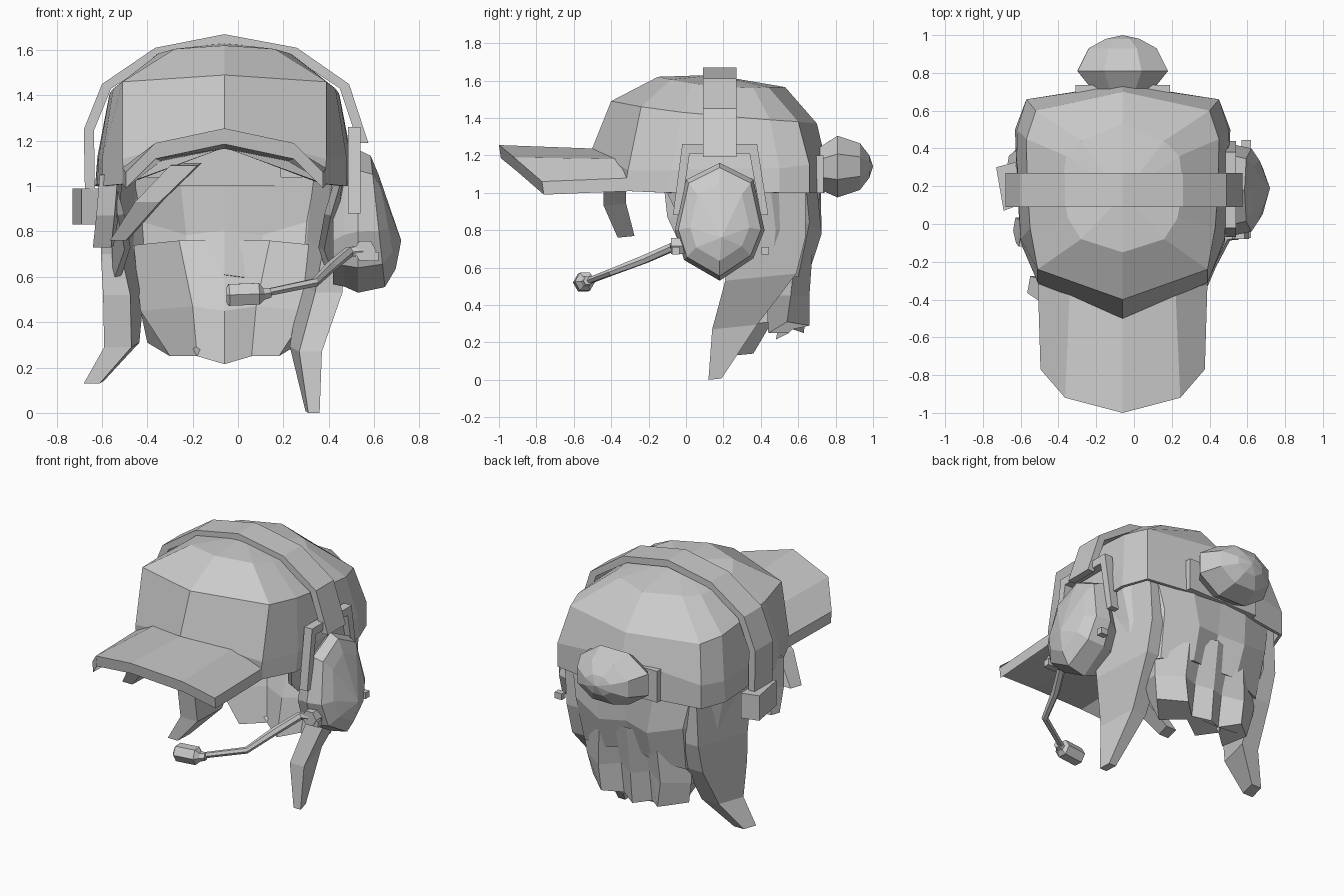
import bpy, bmesh, math
from mathutils import Vector

if "Cube" in bpy.data.objects:
    bpy.data.objects.remove(bpy.data.objects["Cube"])

CX = -0.06  # symmetry plane of head and cap


def loft(name, rings, closed=True, caps=True, tip=None, shell=0):
    """Skin a list of equal-length point rows; optional end caps, apex or thickness."""
    bm = bmesh.new()
    rows = [[bm.verts.new(p) for p in r] for r in rings]
    n = len(rows[0])
    for a, b in zip(rows, rows[1:]):
        for i in range(n if closed else n - 1):
            j = (i + 1) % n
            bm.faces.new((a[i], a[j], b[j], b[i]))
    if tip:
        t = bm.verts.new(tip)
        for i in range(n):
            bm.faces.new((rows[-1][i], rows[-1][(i + 1) % n], t))
    if caps:
        bm.faces.new(rows[0])
        if not tip:
            bm.faces.new(rows[-1])
    bmesh.ops.recalc_face_normals(bm, faces=bm.faces)
    me = bpy.data.meshes.new(name)
    bm.to_mesh(me)
    bm.free()
    ob = bpy.data.objects.new(name, me)
    bpy.context.collection.objects.link(ob)
    if shell:
        m = ob.modifiers.new("thickness", 'SOLIDIFY')
        m.thickness = shell
    return ob


def full(half):
    """Half ring, front centre to back centre, mirrored to a closed ring."""
    return ([(CX + x, y, z) for x, y, z in half] +
            [(CX - x, y, z) for x, y, z in half[-2:0:-1]])


def arc(half):
    """Half row, side to back centre, mirrored to an open row."""
    return ([(CX + x, y, z) for x, y, z in half] +
            [(CX - x, y, z) for x, y, z in half[-2::-1]])


def lock(name, stations):
    """Tapered strand from stations (x, y, z, half width x, half width y), back edge turned inward."""
    rings = []
    for x, y, z, a, b in stations:
        s = math.copysign(.35 * b, CX - x)
        rings.append([(x - a, y - b, z), (x + a, y - b, z), (x + a + s, y + b, z + .2 * b), (x - a + s, y + b, z + .2 * b)])
    return loft(name, rings)


def tube(name, pts, radii, sides=6):
    rings = []
    for i, p in enumerate(pts):
        p = Vector(p)
        d = Vector(pts[min(i + 1, len(pts) - 1)]) - Vector(pts[max(i - 1, 0)])
        u = d.cross(Vector((0, 0, 1))).normalized()
        v = u.cross(d).normalized()
        rings.append([p + radii[i] * (u * math.cos(k * math.tau / sides) + v * math.sin(k * math.tau / sides))
                      for k in range(sides)])
    return loft(name, rings)


def box(name, lo, hi):
    return loft(name, [[(lo[0], lo[1], z), (hi[0], lo[1], z), (hi[0], hi[1], z), (lo[0], hi[1], z)]
                       for z in (lo[2], hi[2])])


# cap crown
loft("cap_crown", [full(h) for h in (
    [(0, -.47, 1.17), (.44, -.33, 1.01), (.54, -.1, 1.0), (.56, .2, 1.01), (.57, .5, 1.0), (.51, .66, 1.0), (0, .74, 1.0)],
    [(0, -.50, 1.24), (.45, -.31, 1.12), (.54, -.08, 1.12), (.555, .2, 1.13), (.56, .5, 1.13), (.51, .66, 1.15), (0, .735, 1.22)],
    [(0, -.40, 1.49), (.45, -.24, 1.46), (.49, -.02, 1.43), (.505, .2, 1.41), (.51, .45, 1.39), (.46, .60, 1.38), (0, .70, 1.37)],
    [(0, -.15, 1.62), (.22, -.08, 1.605), (.29, .03, 1.585), (.32, .2, 1.565), (.30, .36, 1.56), (.22, .44, 1.565), (0, .53, 1.565)],
)], caps=False, tip=(CX, .15, 1.63), shell=.02)


# curved brim
def brim_section(half, t=.07):
    top = [(CX - x, y, z) for x, y, z in half[:0:-1]] + [(CX + x, y, z) for x, y, z in half]
    return top + [(x, y + .01, z - t) for x, y, z in reversed(top)]


loft("brim", [brim_section([(0, -.46, 1.235), (.28, -.36, 1.18), (.45, -.28, 1.08)]),
              brim_section([(0, -1.0, 1.255), (.305, -.92, 1.19), (.435, -.77, 1.06)])])

# bun and the strap under it
bun = [(y, rx, rz, z) for y, rx, rz, z in
       ((.71, .16, .11, 1.13), (.81, .24, .165, 1.14), (.93, .18, .125, 1.14), (.98, .09, .06, 1.14))]
loft("hair_bun", [[(CX + rx * math.cos(k * math.pi / 4 + .39) / .924, y,
                    z + rz * math.sin(k * math.pi / 4 + .39) / .924) for k in range(8)]
                  for y, rx, rz, z in bun], tip=(CX, 1.0, 1.14))
box("cap_opening_rim", (CX - .25, .66, 1.0), (CX + .25, .735, 1.2))

# hair shell around the back of the head
loft("back_hair", [arc(h) for h in (
    [(.52, -.12, 1.04), (.54, .15, 1.04), (.53, .45, 1.04), (.42, .64, 1.04), (.2, .70, 1.04), (0, .72, 1.04)],
    [(.47, -.04, .87), (.50, .2, .80), (.50, .48, .80), (.38, .66, .84), (.17, .725, .78), (0, .69, .80)],
    [(.44, .14, .72), (.49, .25, .58), (.46, .45, .55), (.36, .60, .55), (.16, .66, .58), (0, .62, .6)],
)], closed=False, caps=False, shell=.03)

# folded nape hair
loft("nape_hair", [full(h) for h in (
    [(0, .66, .76), (.2, .66, .76), (.40, .53, .74), (.40, .59, .74), (.2, .68, .74), (.1, .68, .74), (0, .69, .76)],
    [(0, .53, .45), (.14, .58, .47), (.37, .43, .45), (.37, .56, .45), (.22, .66, .45), (.1, .60, .47), (0, .65, .45)],
    [(0, .48, .215), (.12, .55, .25), (.24, .44, .25), (.34, .54, .31), (.2, .66, .29), (.1, .57, .27), (0, .63, .25)],
)])

# loose locks
lock("right_side_lock", [(.455, .41, 1.02, .04, .23), (.425, .42, .72, .05, .22), (.40, .40, .53, .06, .19),
                         (.32, .26, .27, .05, .12), (.335, .155, 0, .025, .035)])
lock("left_side_lock", [(-.565, .41, 1.02, .035, .23), (-.56, .44, .70, .045, .2), (-.535, .41, .52, .06, .18),
                        (-.53, .36, .29, .06, .10), (-.645, .31, .13, .035, .05)])
lock("fringe_lock", [(-.24, -.38, 1.09, .06, .06), (-.40, -.38, .93, .055, .06), (-.53, -.32, .76, .035, .045)])
lock("left_temple_lock", [(-.57, -.05, 1.05, .04, .07), (-.585, -.04, .87, .04, .06), (-.60, 0, .73, .04, .035)])

# headband
band = [(-.675, .97), (-.68, 1.25), (-.60, 1.45), (-.365, 1.61), (-.06, 1.67),
        (.26, 1.61), (.49, 1.45), (.575, 1.19)]
rings = []
for x, z in band:
    o = Vector((x, 0, z))
    i = o + (Vector((CX, 0, max(1.1, min(z, 1.19)))) - o).normalized() * .045
    rings.append([(o.x, .09, o.z), (o.x, .27, o.z), (i.x, .27, i.z), (i.x, .09, i.z)])
loft("headband", rings)

# left temple pad
loft("temple_pad", [[(-.73, .30, z), (-.62, .33, z), (-.61, .10, z), (-.69, .07, z)] for z in (.83, .99)])

# yoke holding the ear cup
loft("earcup_yoke", [[(x, y, z) for y, z in (
    (-.07, .88), (-.02, 1.26), (.38, 1.26), (.44, .88), (.40, .88), (.34, 1.21), (.02, 1.21), (-.03, .88))]
    for x in (.485, .54)])

# ear cup with bulging lower half
outline = [(.18, 1.16), (.36, 1.07), (.42, .80), (.36, .65), (.18, .53), (-.01, .64), (-.06, .80), (0, 1.07)]


def cup_ring(s, fx, drop=0):
    return [(fx(z), .18 + (y - .18) * s, .84 - drop + (z - .84) * s) for y, z in outline]


loft("ear_cup", [cup_ring(.72, lambda z: .42, .05), cup_ring(.85, lambda z: .47, .02),
                 cup_ring(1.0, lambda z: .53),
                 cup_ring(.92, lambda z: .585 + (1.16 - z) * .1),
                 cup_ring(.66, lambda z: .62 + (1.16 - z) * .12)], tip=(.72, .19, .76))
for k, y in enumerate((-.055, .425)):
    box(f"cup_hinge_{k}", (.57, y - .02, .67), (.62, y + .02, .71))

# boom microphone
tube("boom_pivot", [(.56, -.08, .715), (.56, .05, .715)], [.05, .05])
tube("mic_boom", [(.55, -.06, .715), (.49, -.07, .71), (.41, -.22, .645), (.34, -.40, .575), (.10, -.53, .525)],
     [.025, .025, .025, .02, .018])
tube("microphone", [(.14, -.525, .53), (.11, -.535, .525), (.09, -.54, .525), (-.04, -.55, .52), (-.05, -.55, .52)],
     [.025, .03, .055, .055, .04])
